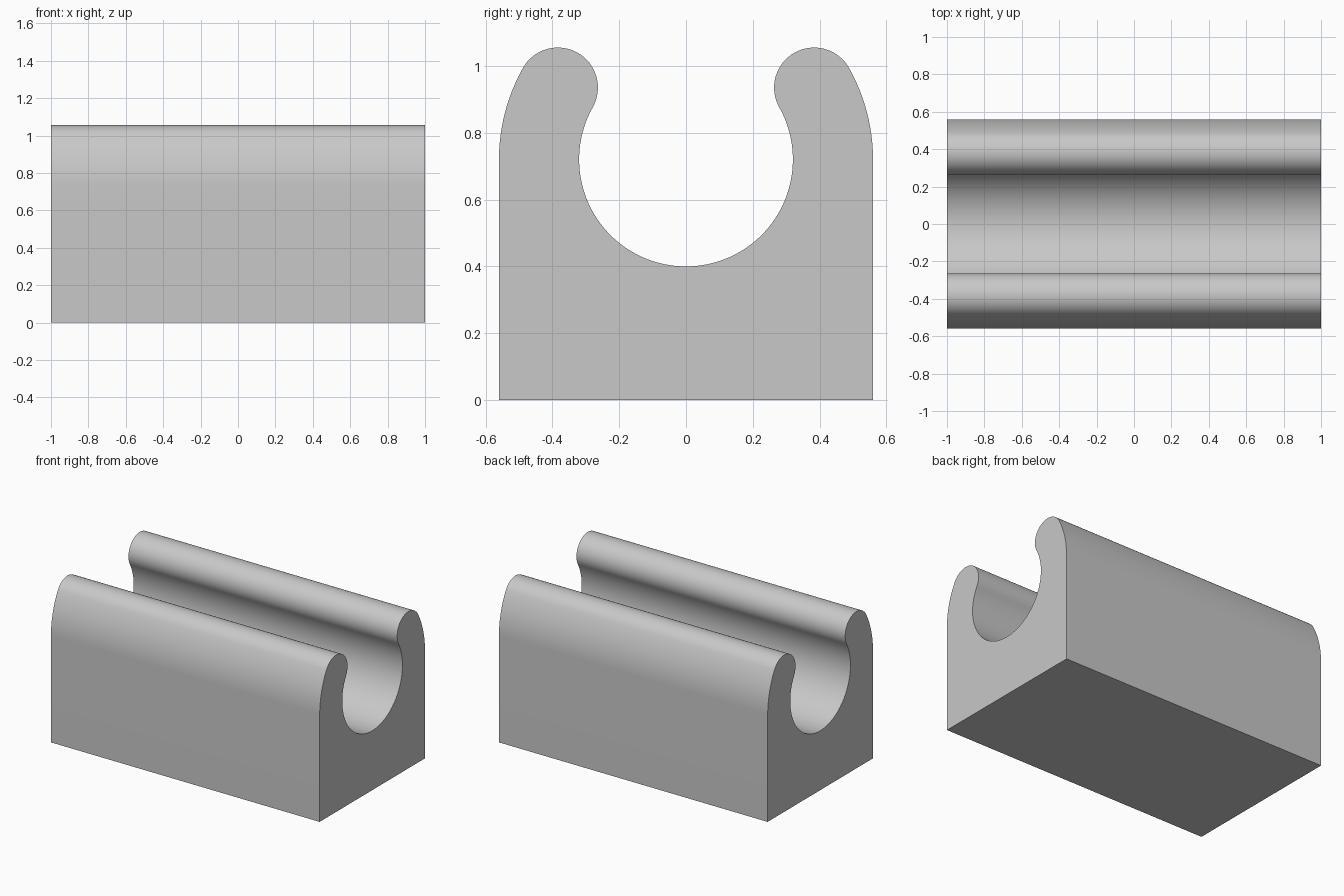
import bpy, bmesh
from math import sin, cos, radians

cube = bpy.data.objects.get("Cube")
if cube:
    bpy.data.objects.remove(cube, do_unlink=True)

HALF_LENGTH = 1.0
AXIS_Z = 0.72          # height of the bore axis
BORE_R = 0.32
OUTER_R = 0.56
LIP_ANGLE = 29.3       # direction from the bore axis to the lip centre
LIP_R = (OUTER_R - BORE_R) / 2
MID_R = (OUTER_R + BORE_R) / 2


def arc(cy, cz, r, start, end, steps):
    """Points on an arc in the y-z plane, angles in degrees."""
    angles = [radians(start + (end - start) * i / steps) for i in range(steps + 1)]
    return [(cy + r * cos(a), cz + r * sin(a)) for a in angles]


# Half profile: base corner, outer curve, rounded lip, then the bore
lip_y = MID_R * cos(radians(LIP_ANGLE))
lip_z = AXIS_Z + MID_R * sin(radians(LIP_ANGLE))
half = [(OUTER_R, 0)]
half += arc(0, AXIS_Z, OUTER_R, 0, LIP_ANGLE, 12)
half += arc(lip_y, lip_z, LIP_R, LIP_ANGLE, LIP_ANGLE + 180, 32)[1:]
half += arc(0, AXIS_Z, BORE_R, LIP_ANGLE, -90, 40)[1:]

# Mirror the half, leaving out the shared point at the bottom of the bore
profile = half + [(-y, z) for y, z in reversed(half[:-1])]

# Extrude the profile along x
bm = bmesh.new()
end_face = bm.faces.new([bm.verts.new((-HALF_LENGTH, y, z)) for y, z in profile])
result = bmesh.ops.extrude_face_region(bm, geom=[end_face], use_keep_orig=True)
moved = [v for v in result["geom"] if isinstance(v, bmesh.types.BMVert)]
bmesh.ops.translate(bm, verts=moved, vec=(2 * HALF_LENGTH, 0, 0))
bmesh.ops.recalc_face_normals(bm, faces=bm.faces)
mesh = bpy.data.meshes.new("clip_body")
bm.to_mesh(mesh)
bm.free()

body = bpy.data.objects.new("clip_body", mesh)
bpy.context.collection.objects.link(body)

# Plain grey material
grey = bpy.data.materials.new("light_grey")
grey.use_nodes = True
colour = (0.58, 0.58, 0.58, 1)
grey.diffuse_color = colour
grey.node_tree.nodes["Principled BSDF"].inputs["Base Color"].default_value = colour
mesh.materials.append(grey)

# Smooth curves, sharp ends and base
bpy.ops.object.select_all(action="DESELECT")
body.select_set(True)
bpy.context.view_layer.objects.active = body
bpy.ops.object.shade_smooth_by_angle(angle=radians(30))
